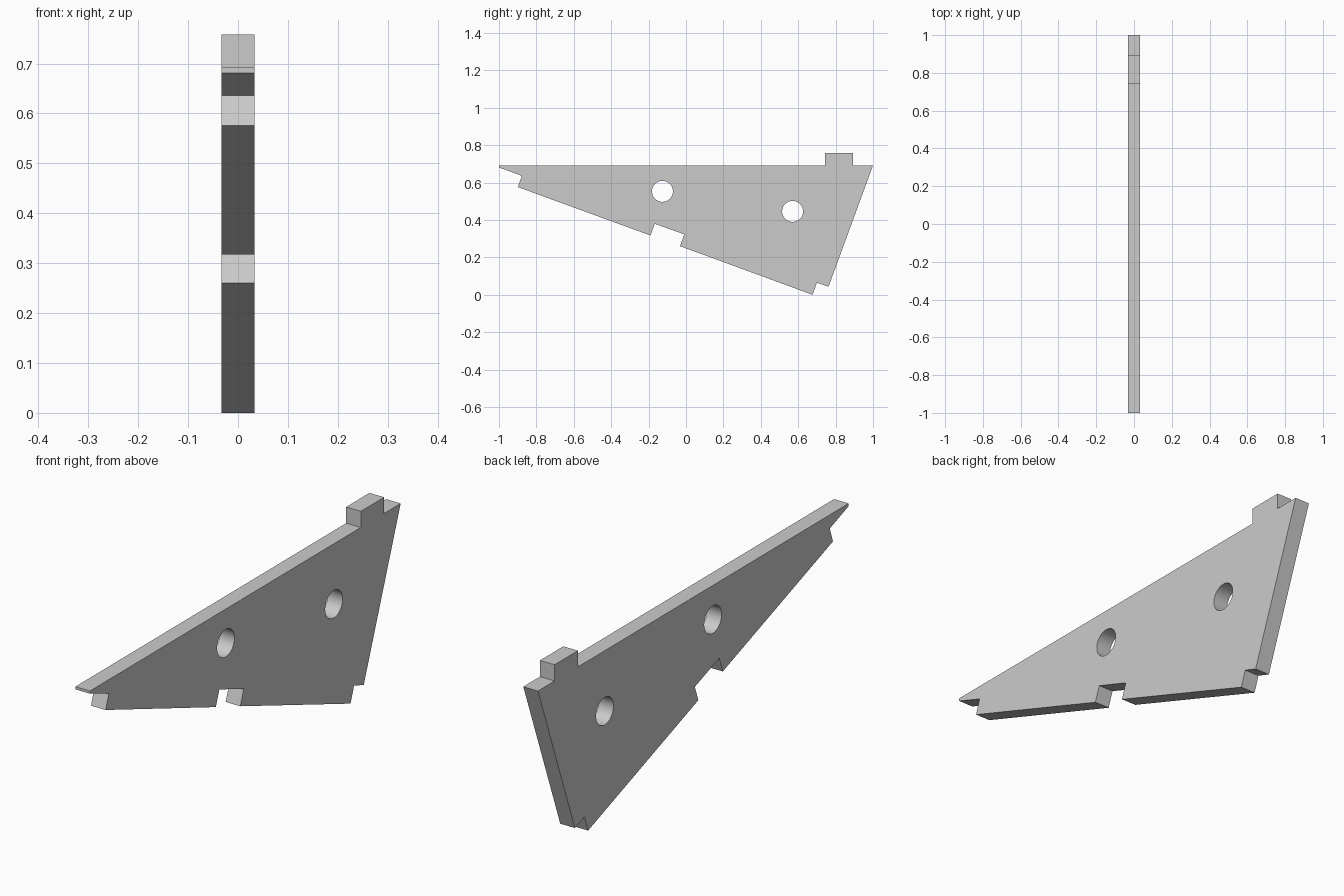
import bpy
import bmesh
import math

if "Cube" in bpy.data.objects:
    bpy.data.objects.remove(bpy.data.objects["Cube"])

HALF = 0.033  # half the plate thickness

grey = bpy.data.materials.new("plain grey")
grey.use_nodes = True
grey.diffuse_color = (0.6, 0.6, 0.6, 1)
grey.node_tree.nodes["Principled BSDF"].inputs["Base Color"].default_value = (0.6, 0.6, 0.6, 1)

# Side profile (y, z): tip, notched sloping edge, short end, top tab
profile = [
    (-1, 0.692), (-1, 0.681), (-0.878, 0.636), (-0.899, 0.576),
    (-0.19, 0.317), (-0.167, 0.38), (-0.01, 0.323), (-0.032, 0.26),
    (0.677, 0), (0.7, 0.065), (0.762, 0.043), (1, 0.692),
    (0.893, 0.692), (0.893, 0.758), (0.743, 0.758), (0.743, 0.692),
]

# Flat plate extruded across its thickness
bm = bmesh.new()
face = bm.faces.new([bm.verts.new((-HALF, y, z)) for y, z in profile])
grown = bmesh.ops.extrude_face_region(bm, geom=[face])["geom"]
bmesh.ops.translate(bm, vec=(2 * HALF, 0, 0),
                    verts=[g for g in grown if isinstance(g, bmesh.types.BMVert)])
bmesh.ops.recalc_face_normals(bm, faces=bm.faces)
mesh = bpy.data.meshes.new("bracket_plate")
bm.to_mesh(mesh)
bm.free()
mesh.materials.append(grey)
plate = bpy.data.objects.new("bracket_plate", mesh)
bpy.context.collection.objects.link(plate)

# Two round through holes
for y, z in [(-0.126, 0.553), (0.57, 0.446)]:
    bpy.ops.mesh.primitive_cylinder_add(vertices=48, radius=0.056, depth=0.3,
                                        location=(0, y, z),
                                        rotation=(0, math.pi / 2, 0))
    cutter = bpy.context.object
    cutter.name = "hole_cutter"
    cutter.hide_render = True
    cutter.data.materials.append(grey)
    cut = plate.modifiers.new("hole", 'BOOLEAN')
    cut.operation = 'DIFFERENCE'
    cut.solver = 'EXACT'
    cut.object = cutter
    bpy.context.view_layer.objects.active = plate
    bpy.ops.object.modifier_apply(modifier=cut.name)
    bpy.data.objects.remove(cutter)

# Smooth hole walls, crisp plate edges
bpy.ops.object.select_all(action='DESELECT')
plate.select_set(True)
bpy.context.view_layer.objects.active = plate
bpy.ops.object.shade_smooth_by_angle(angle=math.radians(30))
